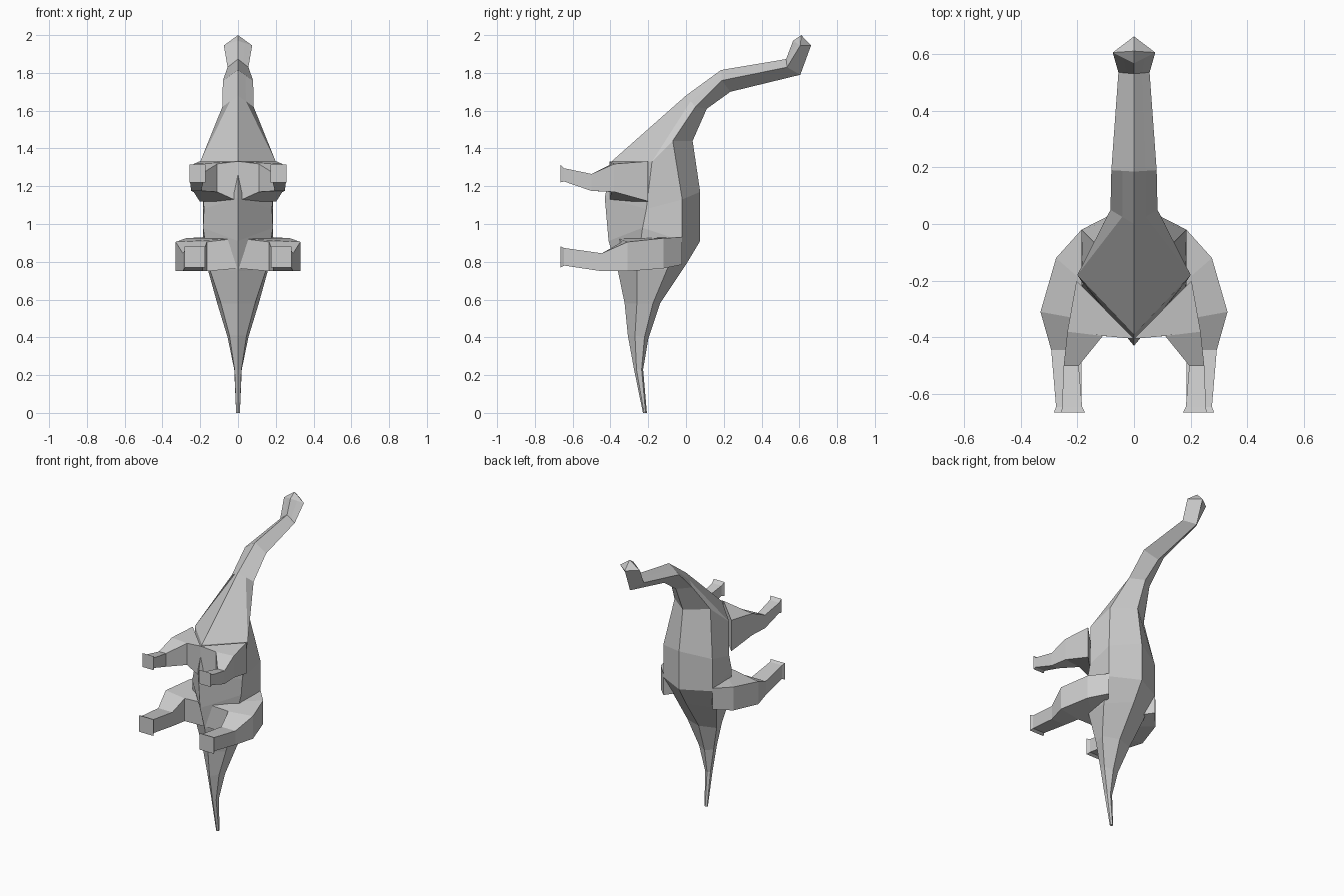
import bpy, bmesh

if "Cube" in bpy.data.objects:
    bpy.data.objects.remove(bpy.data.objects["Cube"])


def loft(name, rings, closed):
    """Skin half of a part between cross-sections, then mirror it across x = 0."""
    bm = bmesh.new()
    rows = [[bm.verts.new(p) for p in ring] for ring in rings]
    n = len(rows[0])
    for a, b in zip(rows, rows[1:]):
        for i in range(n if closed else n - 1):
            j = (i + 1) % n
            bm.faces.new((a[i], a[j], b[j], b[i]))
    bm.faces.new(rows[0]) if closed else None
    bm.faces.new(rows[-1])
    bmesh.ops.remove_doubles(bm, verts=bm.verts, dist=0.0005)
    if not closed:
        # Join the two halves of the body along the spine and belly ridges
        geom = bm.verts[:] + bm.edges[:] + bm.faces[:]
        bmesh.ops.mirror(bm, geom=geom, axis='X', merge_dist=0.001)
    bmesh.ops.recalc_face_normals(bm, faces=bm.faces[:])
    mesh = bpy.data.meshes.new(name)
    bm.to_mesh(mesh)
    bm.free()
    obj = bpy.data.objects.new(name, mesh)
    bpy.context.collection.objects.link(obj)
    if closed:
        obj.modifiers.new("mirror", 'MIRROR').use_mirror_merge = False
    return obj


# Head and neck sections: back (y, z), side (x, y, z), throat (y, z)
neck = [
    ((.61, 2.0), (0, .61, 2.0), (.61, 2.0)),
    ((.662, 1.945), (.075, .605, 1.945), (.567, 1.97)),
    ((.605, 1.79), (.055, .535, 1.83), (.53, 1.873)),
    ((.235, 1.70), (.08, .19, 1.76), (.185, 1.815)),
    ((.11, 1.61), (.083, .05, 1.62), (0, 1.68)),
]
# Trunk and tail sections: back (y, z), upper side, lower side, belly (y, z)
trunk = [
    ((.035, 1.44), (.135, -.07, 1.44), (.2, -.18, 1.33), (-.39, 1.335)),
    ((.075, 1.17), (.185, -.02, 1.13), (.18, -.21, 1.08), (-.43, 1.14)),
    ((.075, .91), (.185, -.02, .91), (.185, -.23, .98), (-.41, .91)),
    ((0, .785), (.16, -.1, .76), (.15, -.26, .76), (-.36, .75)),
    ((-.137, .58), (.11, -.175, .58), (.09, -.26, .58), (-.325, .58)),
    ((-.2, .39), (.055, -.22, .4), (.045, -.27, .41), (-.308, .41)),
    ((-.227, .23), (.02, -.235, .23), (.018, -.262, .23), (-.275, .23)),
    ((-.207, 0), (.01, -.214, 0), (.01, -.222, 0), (-.228, 0)),
]
body = []
for back, side, throat in neck:
    low = (side[0] / 2, (side[1] + throat[0]) / 2, (side[2] + throat[1]) / 2)
    body.append([(0, *back), side, low, (0, *throat)])
body += [[(0, *back), side, low, (0, *belly)] for back, side, low, belly in trunk]
loft("body", body, False)


def leg(name, sections):
    """Four-sided leg: each section is outer y, inner y, x range, z range."""
    loft(name, [[(x0, yi, z0), (x1, yo, z0), (x1, yo, z1), (x0, yi, z1)]
                for yo, yi, x0, x1, z0, z1 in sections], True)


# Front pair, running from the feet into the chest
leg("front_legs", [
    (-.665, -.665, .173, .256, 1.22, 1.315),
    (-.645, -.645, .183, .254, 1.225, 1.295),
    (-.5, -.5, .195, .248, 1.175, 1.265),
    (-.38, -.395, .11, .235, 1.17, 1.318),
    (-.2, -.405, 0, .203, 1.12, 1.332),
])

# Hind pair, running from the feet over the knee into the hips
leg("hind_legs", [
    (-.665, -.665, .175, .283, .77, .882),
    (-.645, -.645, .185, .275, .78, .873),
    (-.445, -.445, .185, .292, .75, .845),
    (-.31, -.34, .165, .33, .75, .905),
    (-.12, -.36, 0, .275, .765, .925),
    (-.02, -.28, 0, .185, .785, .93),
])
